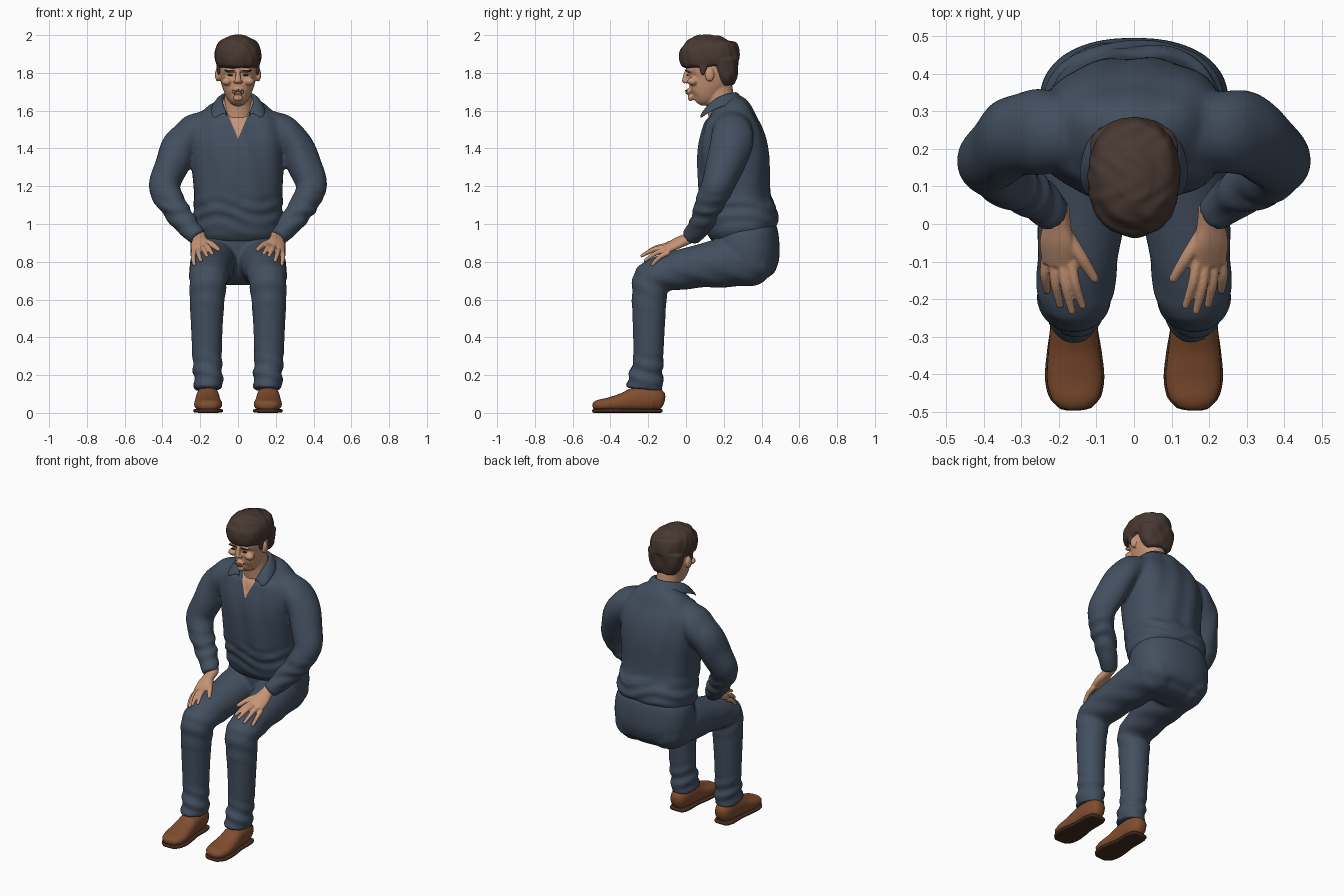
import bpy, bmesh, math
from mathutils import Vector, Matrix

if "Cube" in bpy.data.objects:
    bpy.data.objects.remove(bpy.data.objects["Cube"])


def material(name, rgb):
    m = bpy.data.materials.new(name)
    m.diffuse_color = (*rgb, 1)
    m.use_nodes = True
    m.node_tree.nodes["Principled BSDF"].inputs["Base Color"].default_value = m.diffuse_color
    return m


CLOTH = material("navy cloth", (0.055, 0.078, 0.115))
SKIN = material("skin", (0.57, 0.30, 0.18))
HAIR = material("dark brown hair", (0.065, 0.040, 0.032))
LEATHER = material("brown leather", (0.22, 0.075, 0.028))
SOLE = material("dark sole", (0.06, 0.025, 0.014))
LIP = material("lips", (0.40, 0.17, 0.11))
EYE = material("eyes", (0.07, 0.04, 0.03))


def spline(keys, steps):
    """Smooth interpolation of (x, y, z, ra, rb) keys."""
    k = [Vector(p) for p in keys]
    out = []
    for i in range(len(k) - 1):
        a, b = k[max(i - 1, 0)], k[i]
        c, d = k[i + 1], k[min(i + 2, len(k) - 1)]
        for s in range(steps):
            t = s / steps
            out.append(0.5 * (2 * b + (c - a) * t + (2 * a - 5 * b + 4 * c - d) * t * t
                              + (3 * b - a - 3 * c + d) * t ** 3))
    return out + [k[-1]]


def tube(bm, keys, ref=(1, 0, 0), cap=1.0, sq=2.0, mirror=False, steps=5, n=28):
    """Loft ellipses along a path; ra lies along ref, cap sets end roundness."""
    pts = spline(keys, steps)
    pos = [p.to_3d() for p in pts]
    rings, last = [], len(pts) - 1
    for i, p in enumerate(pts):
        t = (pos[min(i + 1, last)] - pos[max(i - 1, 0)]).normalized()
        rings.append((pos[i], t, p[3], p[4]))
    if cap:
        for end, sgn in ((0, -1), (-1, 1)):
            c, t, ra, rb = rings[end]
            for ang in (30, 55, 75, 87):
                s, q = math.sin(math.radians(ang)), math.cos(math.radians(ang))
                new = (c + t * sgn * cap * min(ra, rb) * s, t, ra * q, rb * q)
                rings.insert(0, new) if end == 0 else rings.append(new)
    for sx in ((1, -1) if mirror else (1,)):
        loops = []
        for c, t, ra, rb in rings:
            r = Vector(ref)
            u = (r - t * r.dot(t)).normalized()
            w = t.cross(u)
            loop = []
            for j in range(n):
                cs, sn = math.cos(2 * math.pi * j / n), math.sin(2 * math.pi * j / n)
                v = c + u * ra * math.copysign(abs(cs) ** (2 / sq), cs) \
                      + w * rb * math.copysign(abs(sn) ** (2 / sq), sn)
                loop.append(bm.verts.new((v.x * sx, v.y, v.z)))
            loops.append(loop)
        for a, b in zip(loops, loops[1:]):
            for j in range(n):
                bm.faces.new((a[j], a[(j + 1) % n], b[(j + 1) % n], b[j]))
        bm.faces.new(loops[0])
        bm.faces.new(loops[-1])


def stack(bm, rows, **kw):
    """Level sections given as (z, y front, y back, half width)."""
    tube(bm, [(0, (f + b) / 2, z, hx, (b - f) / 2) for z, f, b, hx in rows], **kw)


def ball(bm, c, r, mirror=False):
    for sx in ((1, -1) if mirror else (1,)):
        m = Matrix.Translation((c[0] * sx, c[1], c[2])) @ Matrix.Diagonal((*r, 1))
        bmesh.ops.create_uvsphere(bm, u_segments=20, v_segments=12, radius=1, matrix=m)


def finish(name, bm, mat, voxel=None, smooth=4):
    """Turn the bmesh into an object, fusing overlapping pieces if asked."""
    bmesh.ops.recalc_face_normals(bm, faces=bm.faces)
    me = bpy.data.meshes.new(name)
    bm.to_mesh(me)
    bm.free()
    ob = bpy.data.objects.new(name, me)
    bpy.context.collection.objects.link(ob)
    if voxel:
        r = ob.modifiers.new("fuse", 'REMESH')
        r.mode, r.voxel_size = 'VOXEL', voxel
        s = ob.modifiers.new("soften", 'SMOOTH')
        s.factor, s.iterations = 0.5, smooth
        dg = bpy.context.evaluated_depsgraph_get()
        fused = bpy.data.meshes.new_from_object(ob.evaluated_get(dg))
        ob.modifiers.clear()
        ob.data = fused
    ob.data.materials.clear()
    ob.data.materials.append(mat)
    for p in ob.data.polygons:
        p.use_smooth, p.material_index = True, 0
    return ob


def folds(ob, amount):
    """Push the cloth in and out by amount(co)."""
    shifts = [v.normal * amount(v.co) for v in ob.data.vertices]
    for v, s in zip(ob.data.vertices, shifts):
        v.co += s


# Shirt: torso and sleeves
bm = bmesh.new()
stack(bm, [(0.93, .14, .465, .22), (0.98, .105, .485, .24), (1.03, .095, .485, .242),
           (1.10, .08, .455, .235), (1.2, .065, .445, .235), (1.35, .06, .44, .25),
           (1.45, .07, .42, .26), (1.53, .09, .385, .25), (1.59, .11, .35, .19),
           (1.64, .12, .30, .11), (1.67, .13, .27, .085)], cap=0.1, sq=2.4, n=40)
tube(bm, [(.10, .24, 1.545, .085, .075), (.21, .245, 1.495, .11, .095), (.30, .24, 1.42, .11, .095),
          (.35, .205, 1.31, .10, .092), (.388, .165, 1.2, .085, .082), (.35, .125, 1.11, .075, .075),
          (.275, .08, 1.0, .062, .062), (.212, .025, .93, .05, .048)],
     ref=(0, 1, 0), cap=0.15, mirror=True)
shirt = finish("shirt", bm, CLOTH, 0.011)
folds(shirt, lambda c: .005 * math.sin(c.z * 80 + 3 * math.sin(c.x * 14)) * max(0, 1 - abs(c.z - 1.05) / .13)
      + .003 * math.sin(c.x * 45 + c.z * 9) * (c.z > 1.1))

# Open neck: cut a V into the shirt front and show skin there
V_LOW, V_SLOPE = 1.45, 0.42
bm = bmesh.new()
bm.from_mesh(shirt.data)
for s in (1, -1):
    near = [f for f in bm.faces if f.calc_center_median().z > 1.42 and f.calc_center_median().y < .2]
    geom = set(near) | {e for f in near for e in f.edges} | {v for f in near for v in f.verts}
    bmesh.ops.bisect_plane(bm, geom=list(geom), plane_co=(0, 0, V_LOW), plane_no=(s, 0, -V_SLOPE))
for f in bm.faces:
    c = f.calc_center_median()
    f.material_index = int(c.y < .19 and abs(c.x) < (c.z - V_LOW) * V_SLOPE)
for v in bm.verts:
    if v.link_faces and all(f.material_index for f in v.link_faces):
        v.co.y += .008
bm.to_mesh(shirt.data)
bm.free()
shirt.data.materials.append(SKIN)

# Collar: folded strip around the neck
inner = [(0, .265, 1.70), (.06, .245, 1.70), (.09, .185, 1.685), (.085, .125, 1.645), (.058, .088, 1.585)]
outer = [(0, .305, 1.645), (.085, .285, 1.64), (.14, .20, 1.625), (.148, .115, 1.59), (.128, .068, 1.548)]
bm = bmesh.new()
rows = []
for a, b in zip(inner, outer):
    a, b = Vector(a), Vector(b)
    rows.append([a - Vector((a.x * .05, 0, .03)), a, (a + b) / 2 + Vector((0, 0, .014)), b])
rows = [[Vector((-p.x, p.y, p.z)) for p in r] for r in rows[:0:-1]] + rows
grid = [[bm.verts.new(p) for p in r] for r in rows]
for a, b in zip(grid, grid[1:]):
    for j in range(3):
        bm.faces.new((a[j], a[j + 1], b[j + 1], b[j]))
collar = finish("collar", bm, CLOTH)
m = collar.modifiers.new("thickness", 'SOLIDIFY')
m.thickness, m.offset = .012, 0
collar.modifiers.new("rounding", 'SUBSURF').levels = 2

# Trousers: pelvis, thighs and shins
bm = bmesh.new()
stack(bm, [(.69, .24, .42, .16), (.74, .18, .47, .22), (.82, .15, .495, .25),
           (.92, .14, .492, .25), (.97, .14, .48, .235)], cap=0.15, sq=2.3, n=40)
tube(bm, [(.115, .34, .80, .13, .13), (.128, .2, .795, .125, .13), (.138, .05, .772, .117, .113),
          (.15, -.09, .747, .108, .102), (.157, -.185, .712, .103, .095)], cap=1, mirror=True)
tube(bm, [(.157, -.19, .71, .100, .095), (.163, -.195, .60, .093, .092), (.165, -.197, .45, .084, .085),
          (.163, -.2, .28, .078, .080), (.158, -.212, .19, .077, .09), (.156, -.22, .125, .076, .1)],
     cap=0, mirror=True)
trousers = finish("trousers", bm, CLOTH, 0.011)
folds(trousers, lambda c: .006 * math.sin(c.z * 75 + c.x * 22 + c.y * 18) * max(0, 1 - abs(c.z - .2) / .14)
      + .003 * math.sin(c.z * 60 + c.y * 30) * max(0, 1 - abs(c.z - .68) / .15))

# Shoes: uppers with a flat bottom, then soles
bm = bmesh.new()
tube(bm, [(.16, -.14, .065, .045, .055), (.16, -.18, .075, .058, .065), (.16, -.26, .073, .062, .065),
          (.16, -.33, .057, .068, .05), (.158, -.41, .045, .074, .036), (.156, -.46, .04, .064, .03),
          (.155, -.48, .036, .048, .024)], cap=.6, sq=2.4, mirror=True)
for v in bm.verts:
    v.co.z = max(v.co.z, .014)
finish("shoes", bm, LEATHER)
bm = bmesh.new()
tube(bm, [(.16, -.135, .011, .05, .011), (.16, -.18, .011, .063, .011), (.16, -.27, .011, .063, .011),
          (.159, -.34, .011, .073, .011), (.158, -.41, .011, .079, .011), (.156, -.46, .011, .069, .011),
          (.155, -.486, .011, .047, .011)], cap=1, sq=4, mirror=True)
finish("shoe_soles", bm, SOLE)

# Head with neck, nose, brow, chin and ears
bm = bmesh.new()
stack(bm, [(1.652, .025, .10, .036), (1.675, .012, .15, .06), (1.72, .008, .20, .08),
           (1.78, .006, .25, .097), (1.85, .0, .265, .103), (1.92, .01, .26, .095),
           (1.95, .05, .22, .07)], cap=.3, sq=2.2)
tube(bm, [(0, .165, 1.76, .075, .075), (0, .182, 1.66, .072, .074), (0, .20, 1.54, .09, .078)], cap=0)
tube(bm, [(0, .008, 1.815, .011, .012), (0, -.002, 1.785, .013, .013), (0, -.007, 1.758, .018, .014)])
ball(bm, (.014, .004, 1.753), (.013, .012, .009), True)
ball(bm, (.042, .012, 1.812), (.032, .012, .010), True)
ball(bm, (.06, .035, 1.755), (.028, .028, .022), True)
ball(bm, (0, .024, 1.668), (.026, .014, .018))
ball(bm, (0, .013, 1.70), (.032, .013, .018))
ball(bm, (.108, .125, 1.79), (.014, .025, .036), True)
finish("head", bm, SKIN, 0.005, 3)

# Facial details
bm = bmesh.new()
ball(bm, (.042, .009, 1.788), (.015, .006, .005), True)
finish("eyes", bm, EYE)
bm = bmesh.new()
ball(bm, (.044, .004, 1.812), (.027, .007, .0045), True)
finish("eyebrows", bm, HAIR)
bm = bmesh.new()
ball(bm, (0, .003, 1.706), (.028, .008, .005))
ball(bm, (0, .004, 1.696), (.023, .008, .006))
finish("lips", bm, LIP)

# Hair: crown, nape and sideburns
bm = bmesh.new()
stack(bm, [(1.845, -.025, .277, .116), (1.88, -.036, .285, .123), (1.93, -.026, .28, .118),
           (1.965, .0, .252, .098), (1.99, .055, .20, .055)], cap=.2, sq=2.2)
stack(bm, [(1.74, .17, .262, .078), (1.78, .148, .272, .102), (1.87, .12, .28, .118)], cap=.2, sq=2.4)
ball(bm, (.102, .092, 1.83), (.012, .018, .045), True)
hair = finish("hair", bm, HAIR, 0.006, 3)
folds(hair, lambda c: .0025 * math.sin(c.x * 70 + 2 * math.sin(c.y * 40)) * math.sin(c.y * 55 + c.z * 40))

# Hands: palm, thumb and four fingers resting on the knees
bm = bmesh.new()
tube(bm, [(.208, .045, .938, .036, .03), (.205, .0, .918, .038, .027), (.205, -.05, .897, .048, .024),
          (.203, -.105, .868, .045, .018)], ref=(.9, 0, -.42), cap=.4, mirror=True, sq=2.3)
tube(bm, [(.18, -.03, .906, .02, .02), (.14, -.09, .892, .017, .017), (.105, -.145, .866, .012, .012)],
     mirror=True)
for base, tip in (((.168, -.10, .886), (.137, -.218, .842)), ((.19, -.105, .878), (.165, -.233, .832)),
                  ((.213, -.105, .864), (.197, -.216, .806)), ((.234, -.098, .846), (.232, -.178, .785))):
    b, t = Vector(base), Vector(tip)
    mid = b.lerp(t, .5) + Vector((.004, 0, .010))
    tube(bm, [(*b, .015, .014), (*mid, .0135, .013), (*t, .010, .009)], mirror=True, n=16)
finish("hands", bm, SKIN, 0.0045, 2)
